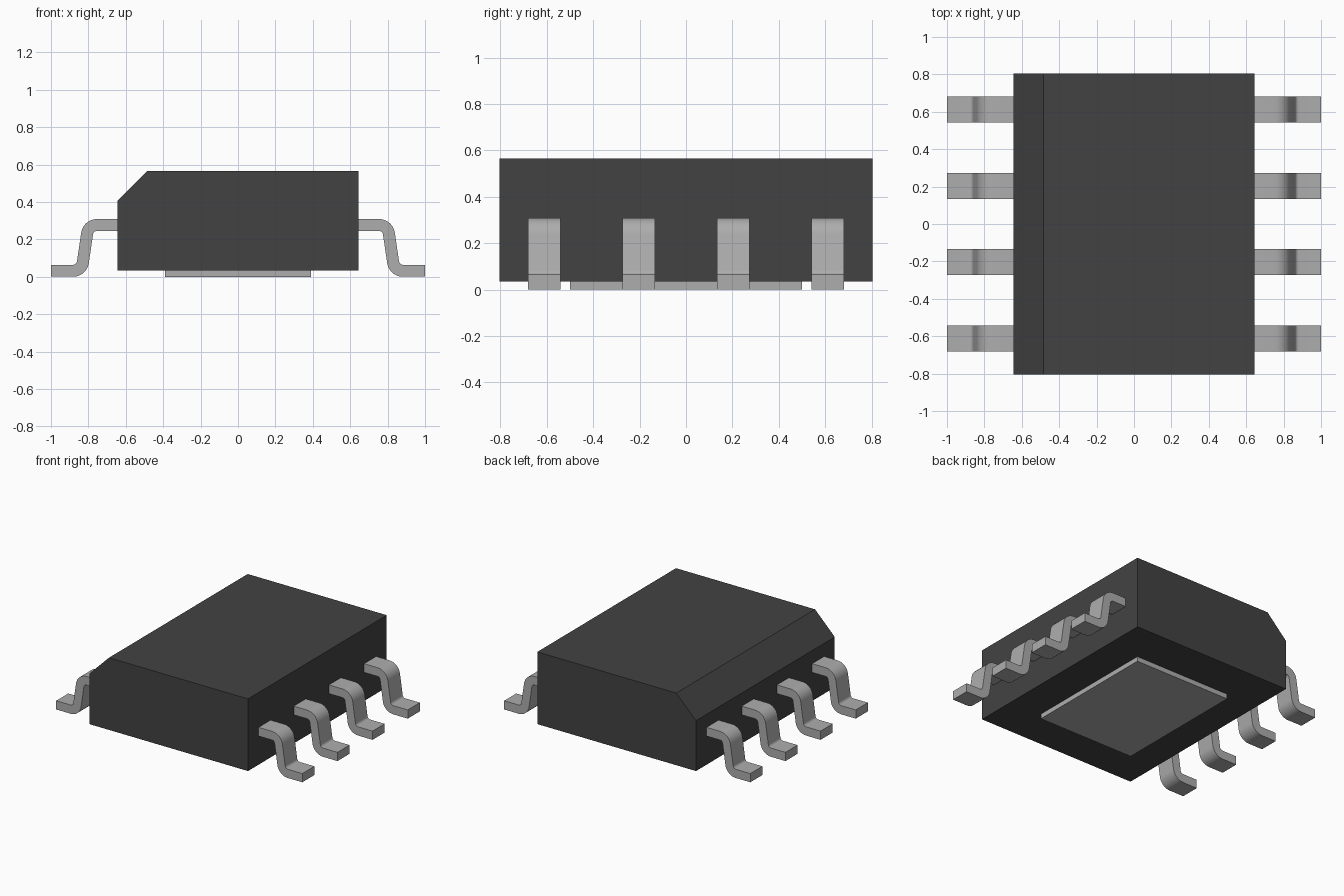
import bpy, bmesh, math
from mathutils import Vector

cube = bpy.data.objects.get("Cube")
if cube:
    bpy.data.objects.remove(cube, do_unlink=True)


def material(name, value):
    mat = bpy.data.materials.new(name)
    mat.use_nodes = True
    colour = (value, value, value, 1)
    mat.diffuse_color = colour
    mat.node_tree.nodes["Principled BSDF"].inputs["Base Color"].default_value = colour
    return mat


def extrude_profile(name, profile, y0, y1, mat, smooth=False):
    """Make a solid from an (x, z) profile, extruded along y."""
    bm = bmesh.new()
    face = bm.faces.new([bm.verts.new((x, y0, z)) for x, z in profile])
    result = bmesh.ops.extrude_face_region(bm, geom=[face])
    verts = [g for g in result["geom"] if isinstance(g, bmesh.types.BMVert)]
    bmesh.ops.translate(bm, verts=verts, vec=(0, y1 - y0, 0))
    bmesh.ops.recalc_face_normals(bm, faces=bm.faces[:])
    mesh = bpy.data.meshes.new(name)
    bm.to_mesh(mesh)
    bm.free()
    mesh.materials.append(mat)
    obj = bpy.data.objects.new(name, mesh)
    bpy.context.collection.objects.link(obj)
    if smooth:
        bpy.ops.object.select_all(action='DESELECT')
        obj.select_set(True)
        bpy.context.view_layer.objects.active = obj
        bpy.ops.object.shade_smooth_by_angle(angle=math.radians(30))
    return obj


def lead_profile(path, radius, thickness, steps=8):
    """Offset a centre line to both sides, rounding its inner corners."""
    pts = [Vector(p) for p in path]
    half = thickness / 2
    left, right = [], []

    def add(point, normal):
        left.append(point + normal * half)
        right.append(point - normal * half)

    def normal_of(d):
        return Vector((-d.y, d.x))

    add(pts[0], normal_of((pts[1] - pts[0]).normalized()))
    for a, b, c in zip(pts, pts[1:], pts[2:]):
        d0, d1 = (b - a).normalized(), (c - b).normalized()
        turn = math.atan2(d0.x * d1.y - d0.y * d1.x, d0.dot(d1))
        side = math.copysign(1, turn)
        start = b - d0 * radius * math.tan(abs(turn) / 2)
        centre = start + normal_of(d0) * side * radius
        first = math.atan2(d0.y, d0.x)
        for i in range(steps + 1):
            angle = first + turn * i / steps
            n = Vector((-math.sin(angle), math.cos(angle)))
            add(centre - n * side * radius, n)
    add(pts[-1], normal_of((pts[-1] - pts[-2]).normalized()))
    return [tuple(p) for p in left + right[::-1]]


black = material("black plastic", 0.055)
metal = material("grey metal", 0.42)

# Case with one chamfered long edge
extrude_profile("body", [(-0.645, 0.035), (0.645, 0.035), (0.645, 0.565),
                         (-0.485, 0.565), (-0.645, 0.405)], -0.805, 0.805, black)

# Exposed pad under the case
extrude_profile("bottom_pad", [(-0.39, 0), (0.39, 0), (0.39, 0.04), (-0.39, 0.04)],
                -0.5, 0.5, metal)

# Four bent leads on each side
profile = lead_profile([(0.64, 0.277), (0.80, 0.277), (0.836, 0.0325), (1.0, 0.0325)],
                       0.053, 0.064)
for side, sign in (("left", 1), ("right", -1)):
    for i in range(4):
        y = -0.612 + i * 0.408
        extrude_profile(f"{side}_lead_{i + 1}", [(sign * x, z) for x, z in profile],
                        y - 0.07, y + 0.07, metal, smooth=True)
